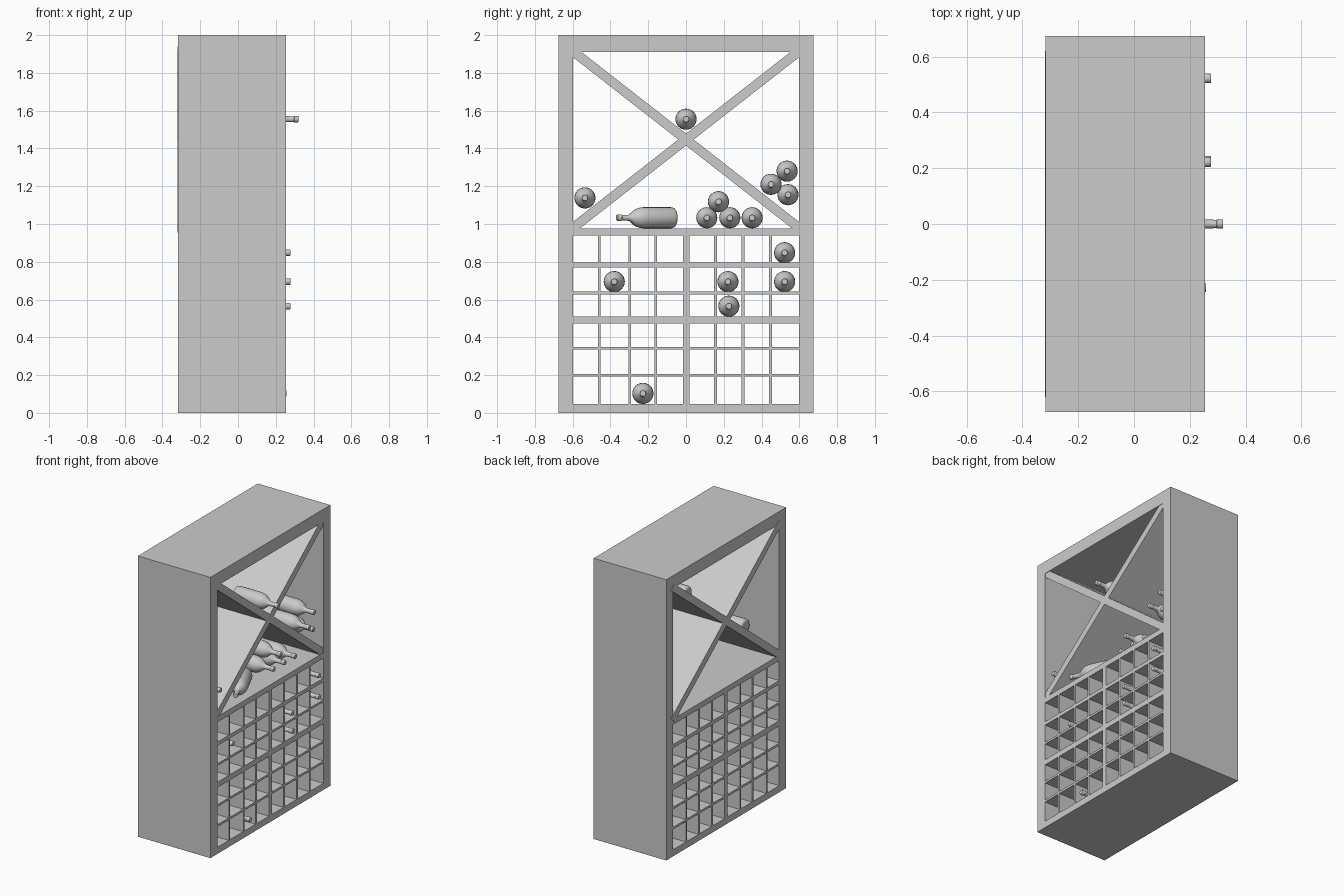
import bpy, bmesh, math
from mathutils import Matrix, Vector

if "Cube" in bpy.data.objects:
    bpy.data.objects.remove(bpy.data.objects["Cube"])

X0, X1 = -0.317, 0.255      # cabinet back and front planes


def box(name, lo, hi, matrix=None):
    bm = bmesh.new()
    bmesh.ops.create_cube(bm, size=1)
    lo, hi = Vector(lo), Vector(hi)
    bmesh.ops.scale(bm, vec=hi - lo, verts=bm.verts)
    bmesh.ops.translate(bm, vec=(lo + hi) / 2, verts=bm.verts)
    me = bpy.data.meshes.new(name)
    bm.to_mesh(me)
    bm.free()
    ob = bpy.data.objects.new(name, me)
    bpy.context.collection.objects.link(ob)
    if matrix:
        ob.matrix_world = matrix
    return ob


# Outer frame and middle shelf
for s, side in ((-1, "left"), (1, "right")):
    ys = sorted((s * 0.675, s * 0.597))
    box(side + "_wall", (X0, ys[0], 0), (X1, ys[1], 2))
box("top_panel", (X0, -0.597, 1.91), (X1, 0.597, 2))
box("bottom_panel", (X0, -0.597, 0), (X1, 0.597, 0.047))
box("middle_shelf", (X0, -0.597, 0.938), (X1, 0.597, 0.977))

# Bottle grid: thin shelves and dividers, thicker at the centre
for z0, z1 in ((0.192, 0.207), (0.335, 0.35), (0.472, 0.51),
               (0.627, 0.642), (0.77, 0.796)):
    box("grid_shelf", (X0, -0.597, z0), (X1, 0.597, z1))
for y, t in ((-0.46, 0.014), (-0.298, 0.014), (-0.16, 0.014), (0.002, 0.034),
             (0.156, 0.016), (0.303, 0.016), (0.447, 0.014)):
    box("grid_divider", (X0, y - t / 2, 0.047), (X1, y + t / 2, 0.938))

# Crossed panels in the upper bay
for s in (-1, 1):
    m = Matrix.Translation((0, 0, 1.447)) @ Matrix.Rotation(s * math.radians(38), 4, 'X')
    box("cross_panel", (-0.32, -0.768, -0.025), (0.252, 0.768, 0.025), m)

# Bottle profile (distance back from the mouth, radius), turned around x
PROFILE = [(0, 0), (0, 0.015), (-0.003, 0.017), (-0.022, 0.017), (-0.024, 0.015),
           (-0.068, 0.016), (-0.08, 0.022), (-0.095, 0.036), (-0.112, 0.047),
           (-0.135, 0.054), (-0.155, 0.056), (-0.315, 0.056), (-0.327, 0.053),
           (-0.333, 0.045), (-0.335, 0.035), (-0.325, 0)]
bm = bmesh.new()
vs = [bm.verts.new((x, r, 0)) for x, r in PROFILE]
edges = [bm.edges.new(p) for p in zip(vs, vs[1:])]
bmesh.ops.spin(bm, geom=vs + edges, cent=(0, 0, 0), axis=(1, 0, 0),
               angle=2 * math.pi, steps=24)
bmesh.ops.remove_doubles(bm, verts=bm.verts, dist=1e-5)
bmesh.ops.recalc_face_normals(bm, faces=bm.faces)
for f in bm.faces:
    f.smooth = True
for e in bm.edges:
    if len(e.link_faces) == 2 and e.calc_face_angle() > math.radians(40):
        e.smooth = False
bottle_mesh = bpy.data.meshes.new("bottle")
bm.to_mesh(bottle_mesh)
bm.free()


def bottle(x, y, z, turn=0):
    ob = bpy.data.objects.new("bottle", bottle_mesh)
    ob.location = (x, y, z)
    ob.rotation_euler.z = math.radians(turn)
    bpy.context.collection.objects.link(ob)


# Bottles by mouth position: upper bay, then grid, then the one lying sideways
for p in ((0.32, 0, 1.555), (0.24, -0.535, 1.138),
          (0.21, 0.11, 1.033), (0.21, 0.232, 1.033), (0.21, 0.35, 1.033),
          (0.22, 0.172, 1.118), (0.25, 0.45, 1.21), (0.22, 0.54, 1.155),
          (0.23, 0.535, 1.28),
          (0.277, 0.522, 0.848), (0.277, 0.522, 0.695), (0.277, 0.222, 0.695),
          (0.277, 0.227, 0.565), (0.23, -0.38, 0.695), (0.258, -0.228, 0.103)):
    bottle(*p)
bottle(0.235, -0.365, 1.033, -65)
